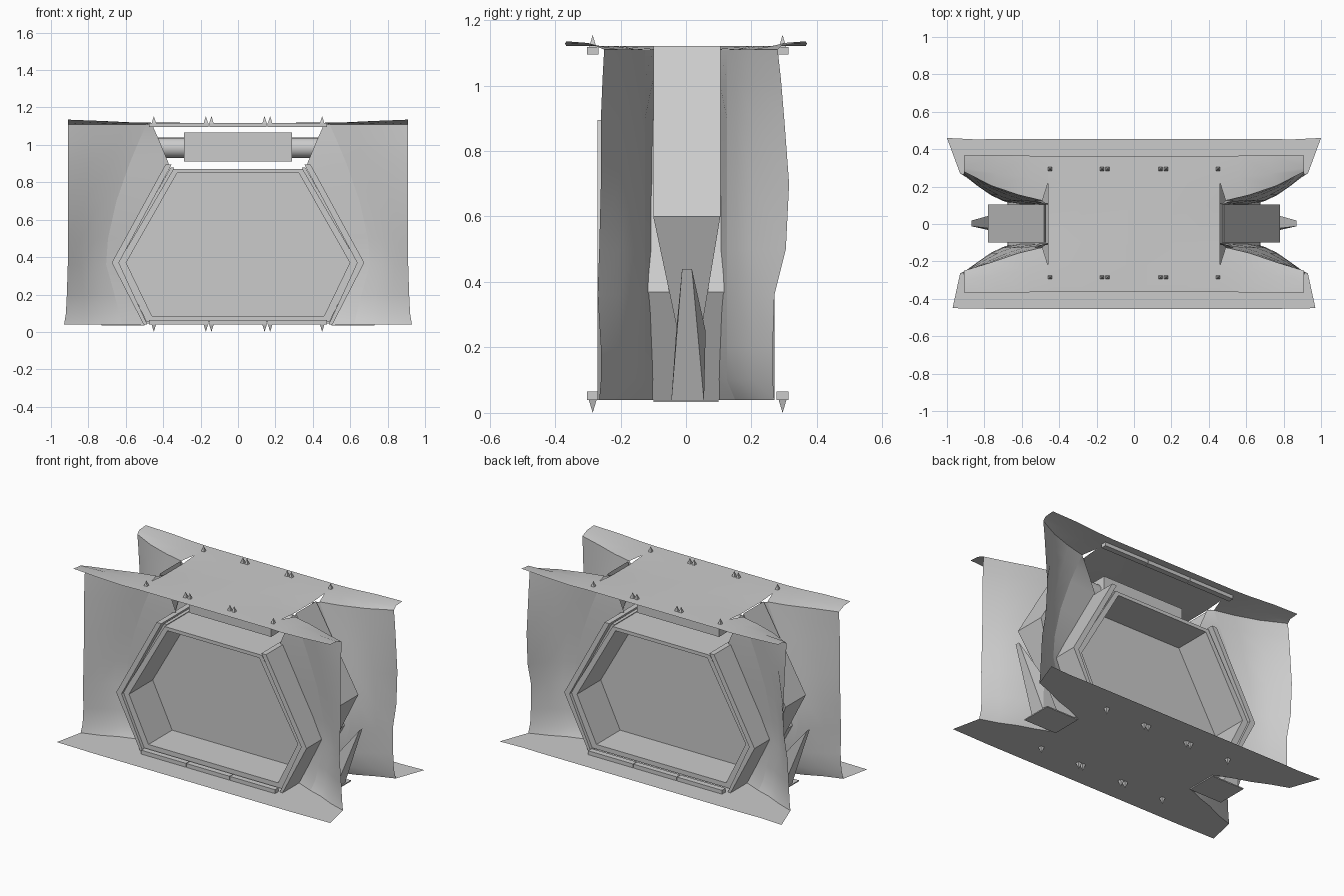
import bpy, bmesh, math
from mathutils import Vector

if "Cube" in bpy.data.objects:
    bpy.data.objects.remove(bpy.data.objects["Cube"])

def make(name, verts, faces, smooth=False):
    me = bpy.data.meshes.new(name)
    me.from_pydata([Vector(v) for v in verts], [], faces)
    bm = bmesh.new()
    bm.from_mesh(me)
    bmesh.ops.remove_doubles(bm, verts=bm.verts, dist=1e-4)
    bmesh.ops.recalc_face_normals(bm, faces=bm.faces)
    bm.to_mesh(me)
    bm.free()
    ob = bpy.data.objects.new(name, me)
    bpy.context.collection.objects.link(ob)
    if smooth:
        bpy.ops.object.select_all(action='DESELECT')
        ob.select_set(True)
        bpy.context.view_layer.objects.active = ob
        bpy.ops.object.shade_smooth_by_angle(angle=math.radians(60))
    return ob

def prism(name, pts, y0, y1):
    """Solid from an (x, z) outline pushed along y."""
    n = len(pts)
    v = [(x, y0, z) for x, z in pts] + [(x, y1, z) for x, z in pts]
    f = [tuple(range(n)), tuple(range(2 * n - 1, n - 1, -1))]
    f += [(i, (i + 1) % n, n + (i + 1) % n, n + i) for i in range(n)]
    return make(name, v, f)

def box(name, x0, x1, y0, y1, z0, z1):
    return prism(name, [(x0, z0), (x1, z0), (x1, z1), (x0, z1)], y0, y1)

def hull(name, pts):
    me = bpy.data.meshes.new(name)
    bm = bmesh.new()
    for p in pts:
        bm.verts.new(p)
    bmesh.ops.convex_hull(bm, input=bm.verts)
    bmesh.ops.dissolve_limit(bm, angle_limit=0.02, verts=bm.verts, edges=bm.edges)
    bm.to_mesh(me)
    bm.free()
    ob = bpy.data.objects.new(name, me)
    bpy.context.collection.objects.link(ob)

def hexagon(half):
    return half + [(-x, z) for x, z in reversed(half)]

def ring(name, outer, inner, y0, y1):
    n = len(outer)
    v = [(x, y, z) for y in (y0, y1) for lp in (outer, inner) for x, z in lp]
    f = []
    for i in range(n):
        j = (i + 1) % n
        for a, b in ((0, n), (2 * n, 3 * n), (0, 2 * n), (n, 3 * n)):
            f.append((a + i, a + j, b + j, b + i))
    make(name, v, f)

def grid_mesh(name, grid, smooth):
    n = len(grid[0])
    f = [(n * i + j, n * i + j + 1, n * i + j + n + 1, n * i + j + n)
         for i in range(len(grid) - 1) for j in range(n - 1)]
    make(name, [p for r in grid for p in r], f, smooth)

# rock shell: curved wall sheets that run into the floor and ceiling
# rows: height, inner edge x, crease x, outer edge x, outer y (front), outer y (back)
rows = [(1.11, .46, .49, .91, .25, .28), (1.02, .42, .53, .91, .255, .29),
        (.90, .37, .58, .91, .26, .30), (.70, .46, .65, .91, .26, .315),
        (.50, .57, .695, .91, .265, .305), (.36, .63, .705, .91, .27, .27),
        (.20, .57, .66, .915, .26, .265), (.10, .53, .635, .92, .26, .265),
        (.04, .50, .62, .93, .265, .27)]
for s, sn in ((-1, "left"), (1, "right")):
    for d, dn in ((-1, "front"), (1, "back")):
        xf = .97 if d < 0 else 1.0
        wall = [[(.46, .36, 1.12), (.56, .365, 1.12), (.73, .37, 1.128), (.91, .365, 1.135)],
                [(.46, .22, 1.12), (.56, .25, 1.12), (.73, .27, 1.122), (.91, .30, 1.13)]]
        rim = []
        for z, xi, xc, xo, yf, yb in rows:
            yo = yf if d < 0 else yb
            flare = .025 if z < .05 else 0
            p = (xc, .125 + flare, z)
            wall.append([p, (xc * .7 + xo * .3, .155 + flare, z),
                         (xc * .35 + xo * .65, .205 + flare, z), (xo, yo, z)])
            rim.append([(xi, .10, z), p])
        wall.append([(.62, .455, .04), (.72, .455, .04), (.84, .452, .04),
                     (xf, .45 + (d > 0) * .01, .04)])
        flip = lambda g: [[(s * x, d * y, z) for x, y, z in r] for r in g]
        grid_mesh(f"rock_wall_{dn}_{sn}", flip(wall), True)
        grid_mesh(f"doorway_side_{dn}_{sn}", flip(rim), True)

# middle of the ceiling and floor sheets
grid_mesh("ceiling", [[(x, y, 1.11 if abs(x) > .4 and abs(y) < .15 else 1.12)
                       for x in (-.46, -.28, 0, .28, .46)]
                      for y in (-.36, -.22, -.1, .1, .22, .36)], True)
corner = [(.62, .455), (.62, .15), (.5, .1)]
quarter = corner + [(x, -y) for x, y in reversed(corner)]
loop = quarter + [(-x, y) for x, y in reversed(quarter)]
make("floor", [(x, y, .04) for x, y in loop], [tuple(range(len(loop)))])

# hexagonal door frame and the panel in its middle
outer = [(.49, .055), (.64, .37), (.345, .872)]
inner = [(.46, .085), (.598, .37), (.325, .85)]
ring("door_frame", hexagon(outer), hexagon(inner), -.25, .25)
prism("door_panel", hexagon([(.47, .075), (.61, .37), (.33, .86)]), -.01, .01)
for s in (-1, 1):
    side = "right" if s > 0 else "left"
    # brackets around the two bent sides, with a recessed lip
    strip = [(.505, .04), (.675, .37), (.388, .895), (.355, .895), (.637, .37), (.485, .04)]
    prism(f"frame_bracket_{side}", [(s * x, z) for x, z in strip], -.27, .27)
    lip = [(.49, .045), (.645, .37), (.36, .88), (.34, .88), (.62, .37), (.47, .045)]
    prism(f"frame_lip_{side}", [(s * x, z) for x, z in lip], -.235, .235)

    # side brace: slanted upper block that tapers below
    pts = [(s * x, y, z) for y in (-.1, .105)
           for x, z in ((.48, 1.12), (.78, .60), (.62, .60), (.47, .95))]
    pts += [(s * .64, y, .27) for y in (-.03, .05)]
    hull(f"side_brace_{side}", pts)
    # leaning fin and its foot
    fin = [(s * x, y, .035) for x in (.60, .72) for y in (-.045, .055)]
    fin += [(s * .87, y, .44) for y in (-.012, .018)]
    fin += [(s * .72, y, .25) for y in (-.03, .06)]
    hull(f"side_fin_{side}", fin)
    box(f"fin_foot_{side}", *sorted((s * .50, s * .73)), -.1, .1, .033, .04)

# overhead motor and shaft
box("overhead_box", -.29, .29, -.08, .08, .91, 1.065)
bpy.ops.mesh.primitive_cylinder_add(vertices=16, radius=.055, depth=.92,
                                    location=(0, 0, .985), rotation=(0, math.pi / 2, 0))
bpy.context.object.name = "overhead_shaft"
bpy.ops.object.shade_smooth_by_angle()

# sill and lintel strips in three lengths, held by spikes
for yc in (-.285, .295):
    for k, (a, b) in enumerate(((-.475, -.157), (-.153, .153), (.157, .475))):
        for z0, z1, nm in ((.04, .065, "sill"), (1.095, 1.118, "lintel")):
            box(f"{nm}_strip_{k}", a, b, yc - .018, yc + .018, z0, z1)
    for x in (-.45, -.172, -.142, .142, .172, .45):
        for zc, turn, nm in ((1.132, 0, "top"), (.0225, math.pi, "bottom")):
            bpy.ops.mesh.primitive_cone_add(vertices=4, radius1=.019, radius2=0, depth=.045,
                                            location=(x, yc, zc), rotation=(turn, 0, math.pi / 4))
            bpy.context.object.name = f"{nm}_spike"
